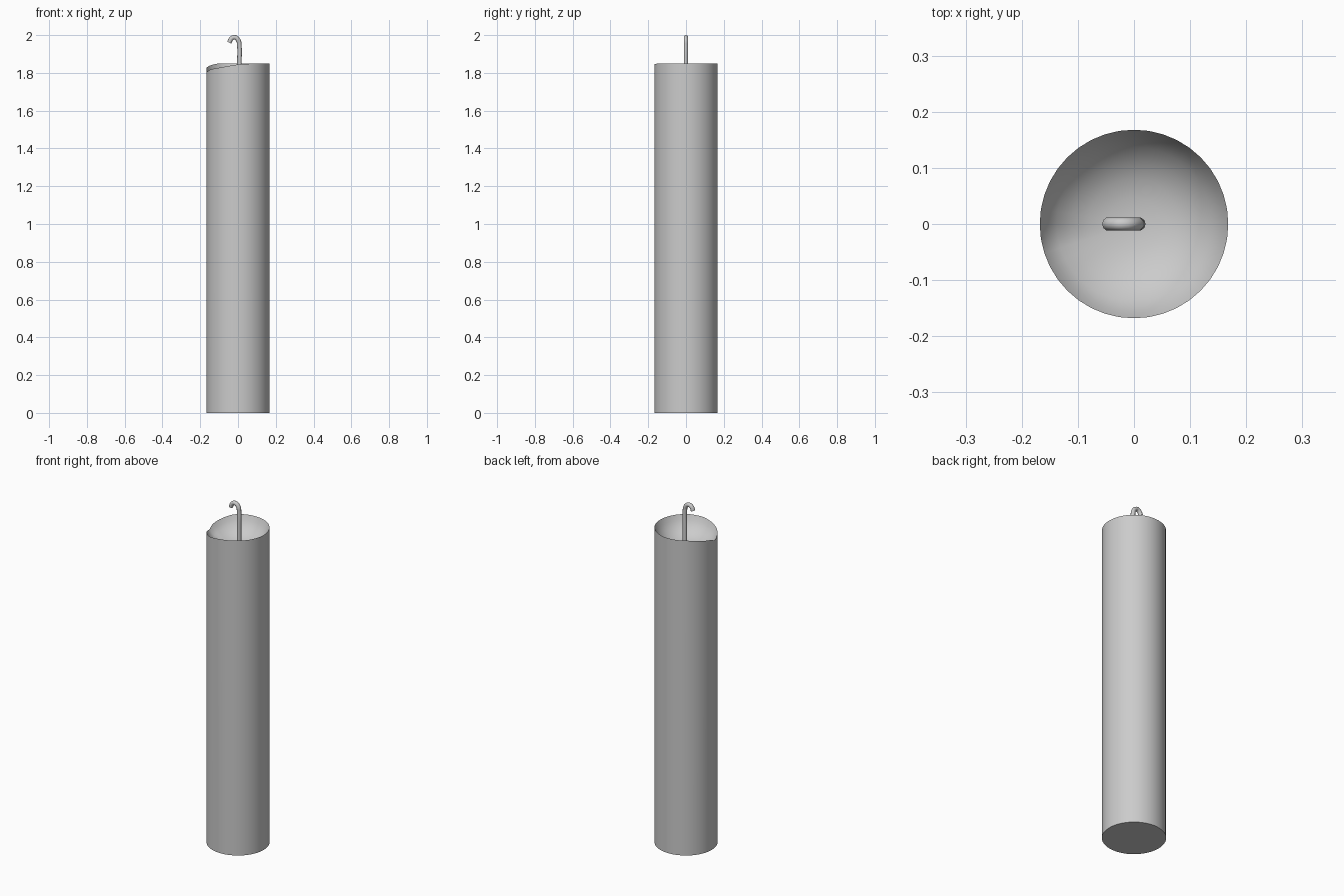
import bpy
import bmesh
from math import cos, sin, tau, radians

default = bpy.data.objects.get("Cube")
if default:
    bpy.data.objects.remove(default, do_unlink=True)

RADIUS, HEIGHT, SEGMENTS = 0.168, 1.85, 40

# Drop of the melted rim by angle in degrees
RIM_DIP = [(0, 0), (130, 0), (150, 0.01), (170, 0.022), (182, 0.03), (192, 0.05),
           (203, 0.036), (215, 0.03), (240, 0.02), (270, 0.005), (300, 0), (360, 0)]

# Hollow profile: radius fraction and depth below the rim
HOLLOW = [(1, 0), (0.93, 0.03), (0.82, 0.058), (0.66, 0.083),
          (0.48, 0.1), (0.28, 0.109), (0.1, 0.112)]


def dip(angle):
    for (a, da), (b, db) in zip(RIM_DIP, RIM_DIP[1:]):
        if a <= angle <= b:
            return da + (db - da) * (angle - a) / (b - a)
    return 0


def add_ring(bm, fraction, depth, melt):
    ring = []
    for i in range(SEGMENTS):
        angle = 360 * i / SEGMENTS
        t = radians(angle)
        ring.append(bm.verts.new((RADIUS * fraction * cos(t), RADIUS * fraction * sin(t),
                                  HEIGHT - depth - melt * dip(angle))))
    return ring


# Candle body: flat base, straight wall, melted hollow
bm = bmesh.new()
rings = [add_ring(bm, 1, HEIGHT, 0)]
rings += [add_ring(bm, f, d, f ** 4) for f, d in HOLLOW]
for low, high in zip(rings, rings[1:]):
    for i in range(SEGMENTS):
        j = (i + 1) % SEGMENTS
        bm.faces.new((low[i], low[j], high[j], high[i]))
bm.faces.new(list(reversed(rings[0])))
bm.faces.new(rings[-1])
mesh = bpy.data.meshes.new("candle_body")
bm.to_mesh(mesh)
bm.free()
body = bpy.data.objects.new("candle_body", mesh)
bpy.context.collection.objects.link(body)

# Wick: round cord with a hooked tip
WICK = [(0.007, 1.72), (0.007, 1.85), (0.007, 1.945), (0.002, 1.972),
        (-0.018, 1.988), (-0.036, 1.98), (-0.046, 1.96)]
curve = bpy.data.curves.new("wick", "CURVE")
curve.dimensions = "3D"
curve.bevel_depth = 0.012
curve.bevel_resolution = 3
curve.resolution_u = 6
curve.use_fill_caps = True
spline = curve.splines.new("BEZIER")
spline.bezier_points.add(len(WICK) - 1)
for point, (x, z) in zip(spline.bezier_points, WICK):
    point.co = (x, 0, z)
    point.handle_left_type = point.handle_right_type = "AUTO"
wick = bpy.data.objects.new("wick", curve)
bpy.context.collection.objects.link(wick)

# Mesh conversion and smooth shading with sharp rims
bpy.ops.object.select_all(action="DESELECT")
wick.select_set(True)
bpy.context.view_layer.objects.active = wick
bpy.ops.object.convert(target="MESH")
body.select_set(True)
bpy.context.view_layer.objects.active = body
bpy.ops.object.shade_smooth_by_angle(angle=radians(40))
